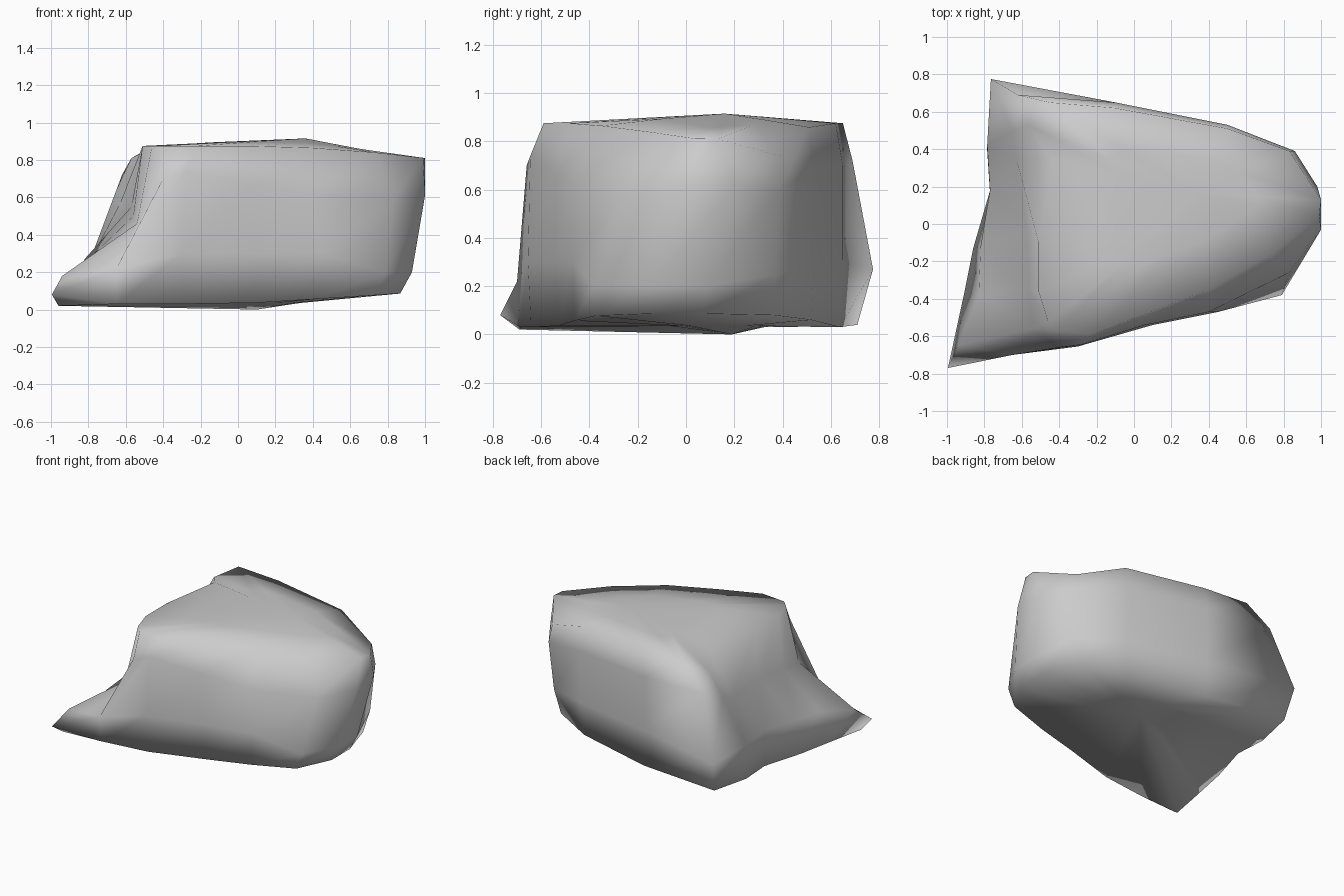
import bpy, bmesh, math

if "Cube" in bpy.data.objects:
    bpy.data.objects.remove(bpy.data.objects["Cube"])

# Rock rings, counter-clockwise from the front-left toe
low = [(-.94, -.65, .18), (-.65, -.7, .22), (-.3, -.655, .3), (.1, -.54, .3),
       (.45, -.47, .3), (.79, -.38, .2), (.93, -.14, .2), (.93, .08, .2),
       (.83, .37, .25), (.5, .53, .3), (-.1, .65, .3), (-.765, .775, .27),
       (-.785, .42, .28), (-.77, .18, .3), (-.82, -.12, .27), (-.83, -.38, .24)]
high = [(-.54, -.56, .46), (-.4, -.66, .7), (-.28, -.645, .74), (.06, -.54, .67),
        (.4, -.47, .62), (.83, -.26, .58), (1, -.03, .61), (.98, .2, .62),
        (.86, .39, .6), (.5, .53, .68), (-.1, .65, .7), (-.62, .69, .72),
        (-.65, .5, .64), (-.63, .35, .57), (-.57, -.04, .55), (-.56, -.35, .5)]
top = [(-.46, -.52), (-.41, -.57), (-.22, -.59), (.06, -.48),
       (.4, -.35), (.73, -.16), (.99, .04), (1, .13),
       (.83, .39), (.5, .51), (-.1, .62), (-.45, .65),
       (-.57, .53), (-.44, .35), (-.51, -.1), (-.51, -.36)]

def base_z(x):
    return .03 + .06 * max(0, x)

def top_z(x):
    return .875 - .065 * max(0, x) ** 2

def base_point(x, y):
    return (x * (.97 - .04 * x), y * .98, base_z(x))

def inset(ring, cx, cy, f, height):
    pts = [(cx + (p[0] - cx) * f, cy + (p[1] - cy) * f) for p in ring]
    return [(x, y, height(x)) for x, y in pts]

foot = [base_point(x, y) for x, y, _ in low]
foot[0] = (-.995, -.77, .08)   # blunt toe tip
foot[11] = (-.73, .71, .04)
foot[14] = (-.86, -.13, .03)
foot[15] = (-.91, -.38, .03)
sole = inset(foot, .1, .19, .3, lambda x: .035)
sole[0] = (-.96, -.69, .02)
rim = [(x, y, top_z(x)) for x, y in top]
rim[8] = (.83, .39, .74)       # dropped back-right shoulder
rim[12] = (-.57, .53, .81)     # notch on the back-left edge
dip, peak = (.1, .19, 0), (.36, .16, .915)
rings = [sole, foot, low, high, rim,
         inset(rim, .32, .16, .5, lambda x: .895 - .12 * max(0, x - .35))]

# Skin the rings into one closed boulder
bm = bmesh.new()
vr = [[bm.verts.new(p) for p in r] for r in rings]
n = len(low)
for a, b in zip(vr, vr[1:]):
    for i in range(n):
        j = (i + 1) % n
        bm.faces.new((a[i], a[j], b[j], b[i]))
bottom, crown = bm.verts.new(dip), bm.verts.new(peak)
for i in range(n):
    j = (i + 1) % n
    bm.faces.new((bottom, vr[0][j], vr[0][i]))
    bm.faces.new((crown, vr[-1][i], vr[-1][j]))
bmesh.ops.recalc_face_normals(bm, faces=bm.faces)
mesh = bpy.data.meshes.new("boulder")
bm.to_mesh(mesh)
bm.free()
rock = bpy.data.objects.new("boulder", mesh)
bpy.context.collection.objects.link(rock)

# Fully smooth shading, like worn stone
bpy.context.view_layer.objects.active = rock
rock.select_set(True)
bpy.ops.object.shade_smooth()
